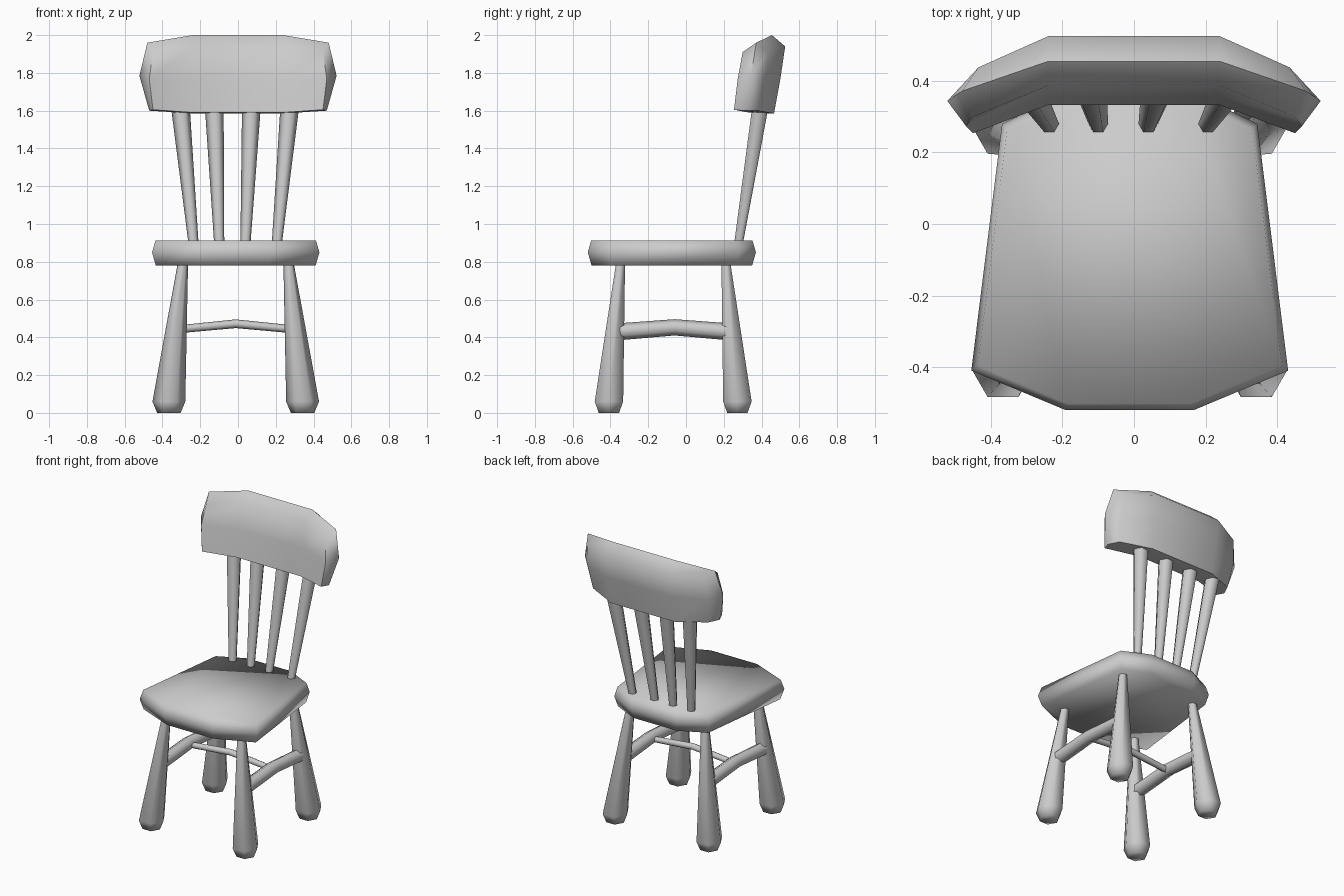
import bpy, bmesh, math

if "Cube" in bpy.data.objects:
    bpy.data.objects.remove(bpy.data.objects["Cube"])

CX = -0.012  # slight sideways offset of the seat and legs


def loft(name, rings, tips=None, angle=75):
    """Skin a list of closed rings; tips=(start, end) closes with fans, else flat caps."""
    bm = bmesh.new()
    rows = [[bm.verts.new(p) for p in ring] for ring in rings]
    n = len(rows[0])
    for a, b in zip(rows, rows[1:]):
        for i in range(n):
            j = (i + 1) % n
            bm.faces.new((a[i], a[j], b[j], b[i]))
    if tips:
        for row, tip in zip((rows[0], rows[-1]), tips):
            t = bm.verts.new(tip)
            for i in range(n):
                bm.faces.new((row[i], row[(i + 1) % n], t))
    else:
        bm.faces.new(rows[0])
        bm.faces.new(rows[-1])
    bmesh.ops.recalc_face_normals(bm, faces=bm.faces)
    mesh = bpy.data.meshes.new(name)
    bm.to_mesh(mesh)
    bm.free()
    ob = bpy.data.objects.new(name, mesh)
    bpy.context.collection.objects.link(ob)
    bpy.ops.object.select_all(action='DESELECT')
    ob.select_set(True)
    bpy.context.view_layer.objects.active = ob
    bpy.ops.object.shade_smooth_by_angle(angle=math.radians(angle))
    return ob


def hexagon(center, r, axis):
    """Six-sided ring whose plane is perpendicular to the given axis."""
    x, y, z = center
    pts = []
    for i in range(6):
        c, s = r * math.cos(i * math.pi / 3), r * math.sin(i * math.pi / 3)
        pts.append({'z': (x + c, y + s, z),
                    'y': (x + s, y, z + c),
                    'x': (x, y + s, z + c)}[axis])
    return pts


def rod(name, stations, axis):
    return loft(name, [hexagon(c, r, axis) for c, r in stations])


# Seat: chamfered slab, narrower at the back
half = [(0.18, -0.52), (0.443, -0.41), (0.357, 0.28), (0.17, 0.37)]
outline = half + [(-x, y) for x, y in reversed(half)]


def seat_ring(k, z):
    return [(CX + x * k, -0.075 + (y + 0.075) * k, z) for x, y in outline]


loft("seat", [seat_ring(0.955, 0.78), seat_ring(1.0, 0.85), seat_ring(0.96, 0.912)])

# Legs: splayed, swelling to a rounded foot; side stretchers between them
for side, sx in (("left", -1), ("right", 1)):
    for end, y0, y1 in (("front", -0.408, -0.345), ("back", 0.272, 0.21)):
        rod(f"{end}_leg_{side}", [
            ((CX + sx * 0.354, y0, 0.0), 0.062),
            ((CX + sx * 0.354, y0, 0.06), 0.087),
            ((CX + sx * 0.278, y1, 0.81), 0.026)], 'z')
    x = CX + sx * 0.318
    rod(f"side_stretcher_{side}", [
        ((x, -0.35, 0.43), 0.045),
        ((x, -0.06, 0.453), 0.043),
        ((x, 0.22, 0.43), 0.045)], 'y')

# Cross stretcher joining the side stretchers
rod("cross_stretcher", [
    ((CX - 0.31, -0.06, 0.442), 0.021),
    ((CX, -0.06, 0.472), 0.023),
    ((CX + 0.31, -0.06, 0.442), 0.021)], 'x')

# Back spindles: fan outwards and thicken upwards
for i, (xb, xt) in enumerate([(-0.237, -0.303), (-0.10, -0.125),
                              (0.04, 0.07), (0.207, 0.272)]):
    dx = xt - xb
    rod(f"back_spindle_{i + 1}", [
        ((xb - dx * 0.06, 0.274, 0.87), 0.026),
        ((xt + dx * 0.09, 0.40, 1.66), 0.051)], 'z')

# Crest rail: flat middle, ends swept forward and closed to a blunt point
mid = [(0.24, 0.333, 1.59), (0.24, 0.355, 1.77), (0.24, 0.387, 1.94), (0.24, 0.455, 2.0),
       (0.24, 0.525, 1.94), (0.24, 0.50, 1.77), (0.24, 0.466, 1.585), (0.24, 0.40, 1.585)]
end = [(0.45, 0.254, 1.605), (0.47, 0.274, 1.77), (0.45, 0.30, 1.91), (0.48, 0.372, 1.96),
       (0.435, 0.438, 1.91), (0.455, 0.415, 1.77), (0.435, 0.38, 1.60), (0.47, 0.31, 1.60)]
tip = (0.522, 0.344, 1.785)


def flip(ring):
    return [(-x, y, z) for x, y, z in ring]


loft("crest_rail", [flip(end), flip(mid), mid, end],
     tips=(flip([tip])[0], tip), angle=65)
